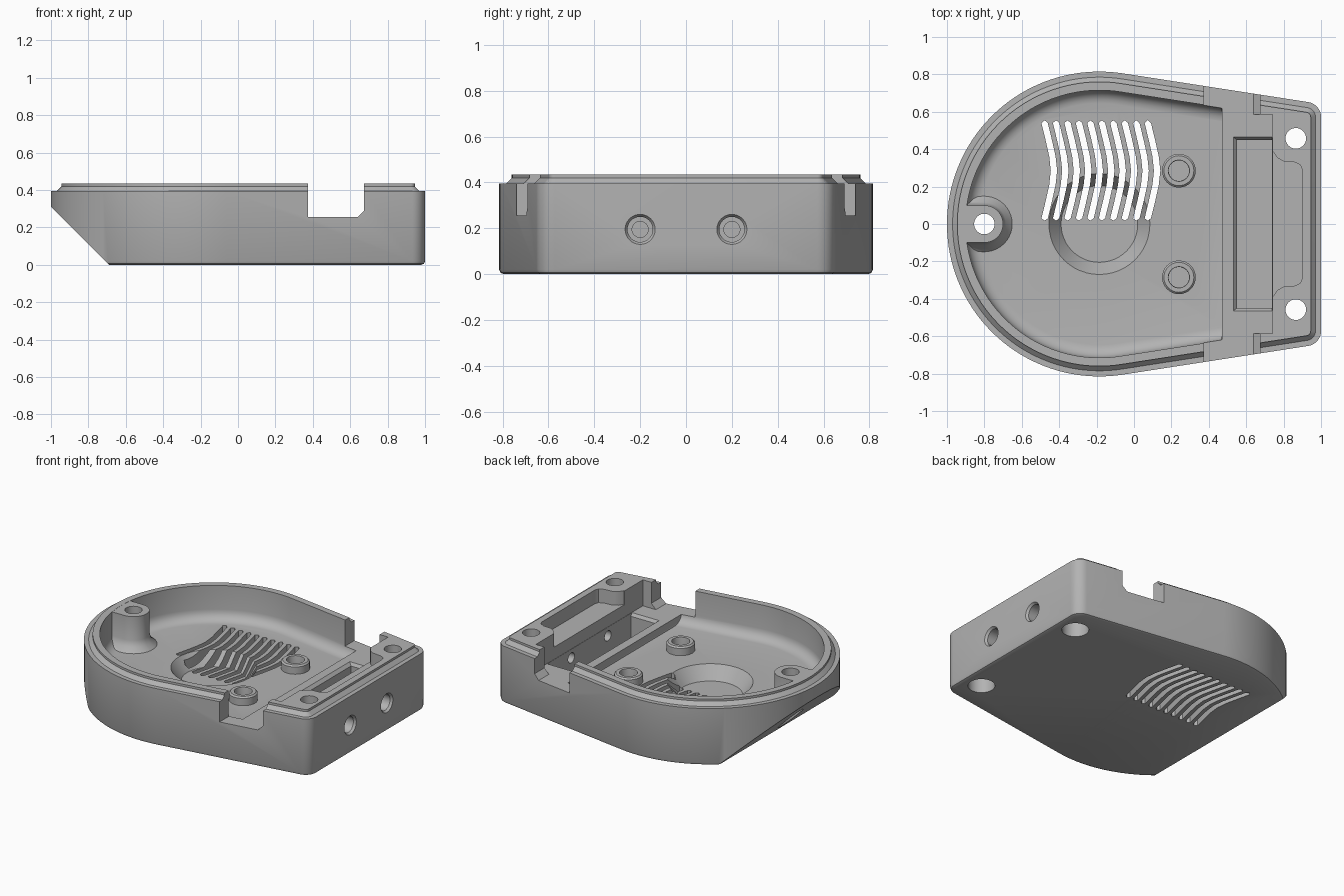
import bpy, bmesh, math

if "Cube" in bpy.data.objects:
    bpy.data.objects.remove(bpy.data.objects["Cube"])

CX, R, A = -0.185, 0.815, math.radians(8.8)
TOP, FLOOR = 0.435, 0.20

grey = bpy.data.materials.new("grey_plastic")
grey.diffuse_color = (0.45, 0.45, 0.45, 1)
grey.use_nodes = True
grey.node_tree.nodes["Principled BSDF"].inputs["Base Color"].default_value = grey.diffuse_color


def loft(name, rings):
    """Closed solid through rings of 3D points with equal counts."""
    bm = bmesh.new()
    vs = [[bm.verts.new(p) for p in r] for r in rings]
    n = len(rings[0])
    for a, b in zip(vs, vs[1:]):
        for i in range(n):
            j = (i + 1) % n
            bm.faces.new((a[i], a[j], b[j], b[i]))
    bm.faces.new(vs[0])
    bm.faces.new(vs[-1])
    bmesh.ops.recalc_face_normals(bm, faces=bm.faces)
    me = bpy.data.meshes.new(name)
    bm.to_mesh(me)
    bm.free()
    ob = bpy.data.objects.new(name, me)
    bpy.context.collection.objects.link(ob)
    me.materials.append(grey)
    return ob


def at_z(pts, z):
    return [(x, y, z) for x, y in pts]


def mirrored(half):
    return half + [(x, -y) for x, y in reversed(half)]


def outline(off, xr, rc):
    """Round nose with tapering sides, inset by off, squared off at xr."""
    half = []
    for i in range(40):
        t = math.pi - (i + 0.5) / 39.5 * (math.pi / 2 + A)
        half.append((CX + (R - off) * math.cos(t), (R - off) * math.sin(t)))
    x = xr - rc
    y = (R - off - rc - math.sin(A) * (x - CX)) / math.cos(A)
    for i in range(9):
        t = (math.pi / 2 - A) * (1 - i / 8)
        half.append((x + rc * math.cos(t), y + rc * math.sin(t)))
    return mirrored(half)


def box(name, x0, x1, y, z0, z1):
    sq = [(x0, -y), (x1, -y), (x1, y), (x0, y)]
    return loft(name, [at_z(sq, z0), at_z(sq, z1)])


def across(name, prof):
    """Side profile (x, z) run across the full width."""
    return loft(name, [[(x, s, z) for x, z in prof] for s in (-1, 1)])


def turned(name, x, y, prof, axis="z", n=32):
    """Stack of circles (radius, position) along z or x."""
    rings = []
    for r, h in prof:
        c = [(r * math.cos(2 * math.pi * i / n), r * math.sin(2 * math.pi * i / n)) for i in range(n)]
        rings.append([(x + u, y + v, h) if axis == "z" else (h, x + u, y + v) for u, v in c])
    return loft(name, rings)


def combine(target, tool, op):
    m = target.modifiers.new(op, "BOOLEAN")
    m.operation, m.object, m.solver = op, tool, "EXACT"
    bpy.context.view_layer.objects.active = target
    bpy.ops.object.modifier_apply(modifier=m.name)
    bpy.data.objects.remove(tool)


# Outer shell with bottom chamfer and stepped lip
steps = [(0.02, 0), (0.006, 0.006), (0, 0.02), (0, 0.395), (0.03, 0.395), (0.055, 0.42), (0.055, TOP)]
shell = loft("housing", [at_z(outline(o, 1 - o, 0.08 - o), z) for o, z in steps])


def cut(tool):
    combine(shell, tool, "DIFFERENCE")


def add(tool):
    combine(shell, tool, "UNION")


# Main cavity with a filleted floor edge
rings = []
for i in range(6):
    t = i / 5 * math.pi / 2
    rings.append((0.10 + 0.07 * (1 - math.sin(t)), FLOOR + 0.07 * (1 - math.cos(t))))
rings.append((0.10, 0.7))
cut(loft("cavity", [at_z(outline(o, 0.47, 0.004), z) for o, z in rings]))

# Cross notch and the recess behind it
cut(across("notch", [(0.375, 0.255), (0.64, 0.255), (0.675, 0.29), (0.675, 0.6), (0.375, 0.6)]))
cut(box("notch_recess", 0.60, 0.74, 0.585, 0.255, 0.6))

# Deep pocket with eased rim, and the shallow shelf beside it
rim = [(0.55, 0.45, 0.08), (0.55, 0.45, 0.235), (0.53, 0.465, 0.256), (0.53, 0.465, 0.6)]
cut(loft("pocket", [[(x, -y, z), (0.738, -y, z), (0.738, y, z), (x, y, z)] for x, y, z in rim]))
shelf = mirrored([(0.70, 0.385), (0.745, 0.385), (0.765, 0.355), (0.80, 0.335),
                  (0.86, 0.33), (0.89, 0.315), (0.90, 0.29)])
cut(loft("shelf", [at_z(shelf, 0.34), at_z(shelf, 0.6)]))

# Nose screw post with a flared foot
post = []
for r, z in [(0.16, 0.185), (0.145, 0.205), (0.115, 0.23), (0.1, 0.27), (0.1, TOP - 0.001)]:
    half = [(-0.92, r)] + [(-0.8 + r * math.cos(t), r * math.sin(t))
                           for t in [math.pi / 2 * (1 - (i + 0.01) / 10) for i in range(10)]]
    post.append(at_z(mirrored(half), z))
add(loft("nose_post", post))

# Sloped underside of the nose
cut(across("nose_slope", [(-0.49, -0.2), (-1.2, 0.51), (-1.2, -0.2)]))

# Round dish in the floor
cut(turned("dish", CX, 0, [(0.205, 0.11), (0.27, FLOOR), (0.27, FLOOR + 0.04)], n=48))

# Standoffs, tail screw holes and end-wall holes, on both sides
for s in (-1, 1):
    add(turned("standoff", 0.24, 0.285 * s, [(0.09, 0.18), (0.09, 0.25), (0.08, 0.26)]))
    cut(turned("standoff_hole", 0.24, 0.285 * s, [(0.055, 0.12), (0.055, 0.25), (0.065, 0.3)]))
    cut(turned("tail_hole", 0.865, 0.458 * s,
               [(0.085, -0.1), (0.085, 0.2), (0.055, 0.2), (0.055, 0.6)]))
    cut(turned("end_hole", 0.2 * s, 0.195,
               [(0.035, 0.70), (0.035, 0.86), (0.055, 0.86), (0.055, 0.985), (0.067, 1.002), (0.067, 1.1)], "x"))
cut(turned("nose_hole", -0.8, 0, [(0.08, -0.1), (0.08, 0.25), (0.055, 0.25), (0.055, 0.6)]))

# Bent ventilation slots
W = 0.017
path = [(0, 0.03), (0.022, 0.12), (0.042, 0.21), (0.05, 0.285), (0.042, 0.36), (0.022, 0.45), (0, 0.54)]
for k in range(10):
    x0 = -0.478 + 0.0613 * k
    left = [(x0 - W + x, y) for x, y in path]
    right = [(x0 + W + x, y) for x, y in reversed(path)]
    slot = left + [(x0, 0.555)] + right + [(x0, 0.018)]
    cut(loft("vent", [at_z(slot, -0.1), at_z(slot, 0.5)]))

# Smooth curved walls, keep crisp edges
bpy.ops.object.select_all(action="DESELECT")
shell.select_set(True)
bpy.context.view_layer.objects.active = shell
bpy.ops.object.shade_smooth_by_angle(angle=math.radians(30))
